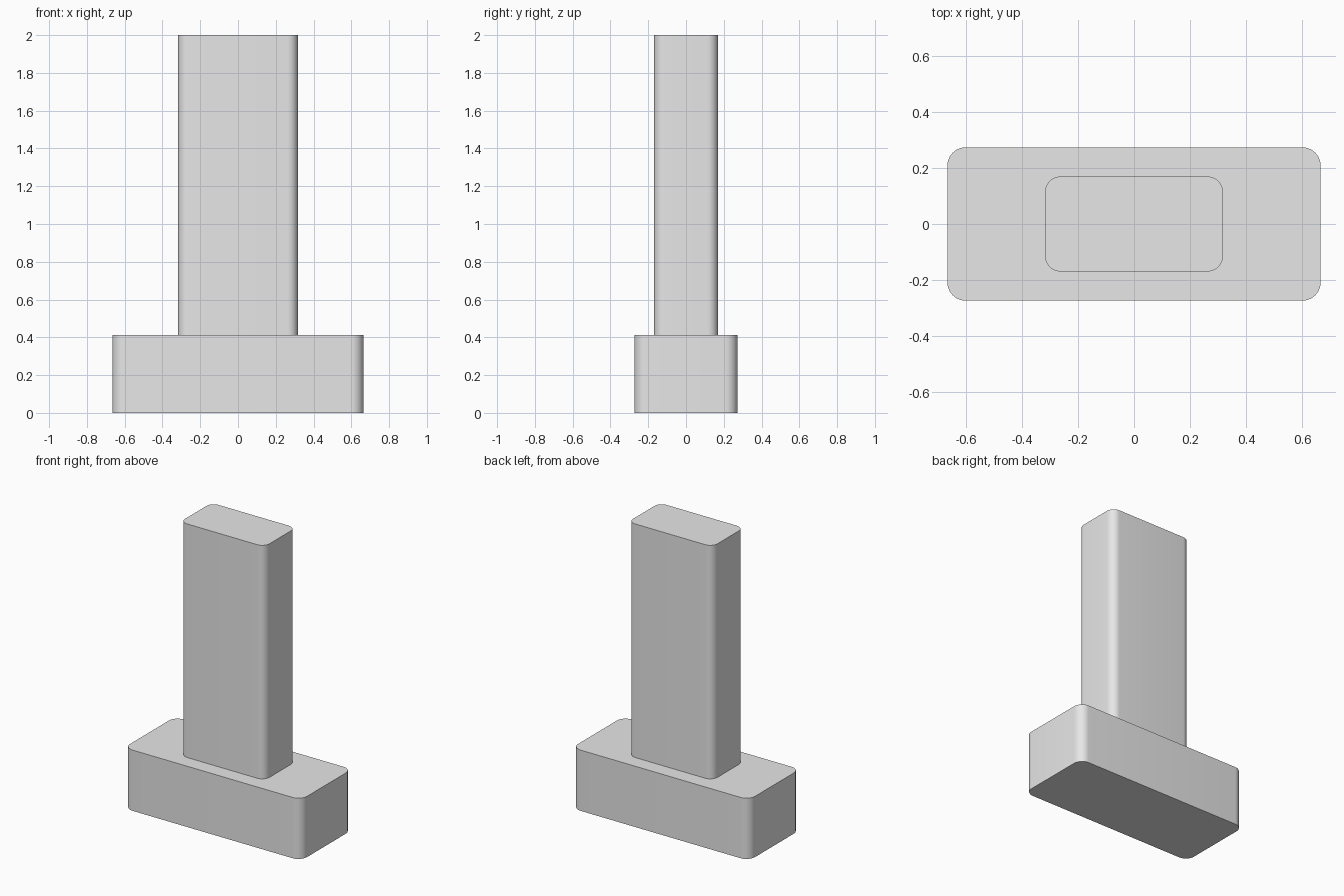
import bpy
import bmesh
from mathutils import Matrix

cube = bpy.data.objects.get("Cube")
if cube:
    bpy.data.objects.remove(cube, do_unlink=True)

# Single plain grey material
grey = bpy.data.materials.new("light_grey")
grey.use_nodes = True
colour = (0.8, 0.8, 0.8, 1.0)
grey.diffuse_color = colour
grey.node_tree.nodes["Principled BSDF"].inputs["Base Color"].default_value = colour


def rounded_block(name, width, depth, bottom, top, radius):
    """Upright block with rounded vertical edges and crisp flat ends."""
    bm = bmesh.new()
    bmesh.ops.create_cube(bm, size=1)
    bmesh.ops.transform(bm, verts=bm.verts,
                        matrix=Matrix.Translation((0, 0, (bottom + top) / 2))
                        @ Matrix.Diagonal((width, depth, top - bottom, 1)))
    upright = [e for e in bm.edges
               if abs(e.verts[0].co.z - e.verts[1].co.z) > 0.01]
    bmesh.ops.bevel(bm, geom=upright, offset=radius, offset_type='OFFSET',
                    segments=10, profile=0.5, affect='EDGES')
    bm.normal_update()
    mesh = bpy.data.meshes.new(name)
    bm.to_mesh(mesh)
    bm.free()
    mesh.materials.append(grey)
    obj = bpy.data.objects.new(name, mesh)
    bpy.context.collection.objects.link(obj)
    bpy.ops.object.select_all(action='DESELECT')
    obj.select_set(True)
    bpy.context.view_layer.objects.active = obj
    bpy.ops.object.shade_smooth_by_angle(angle=0.6)
    return obj


# Wide foot and the tall column standing on it
rounded_block("base", 1.33, 0.546, 0, 0.413, 0.065)
rounded_block("column", 0.634, 0.338, 0.413, 2, 0.055)
